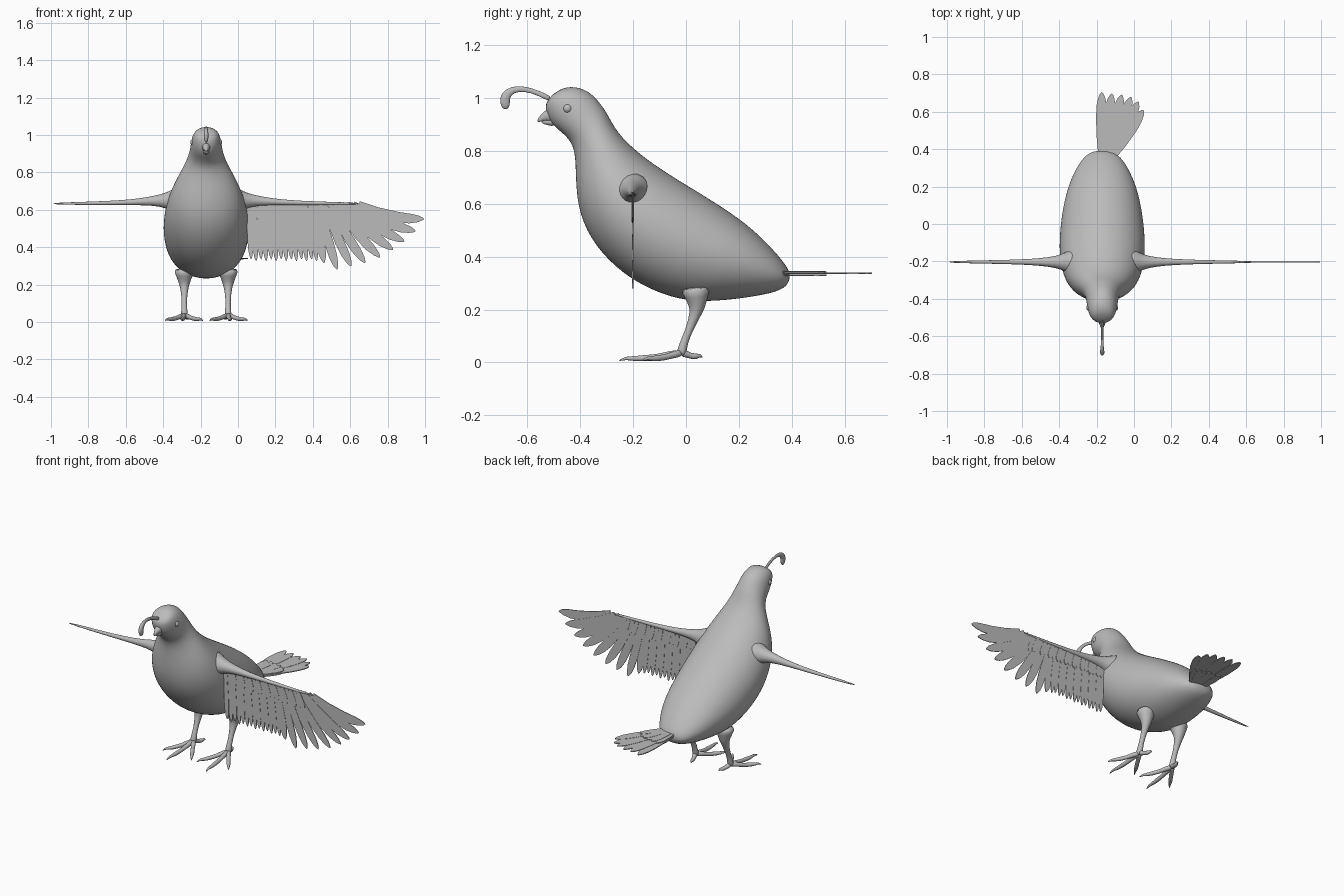
import bpy, bmesh, math
from mathutils import Vector

cube = bpy.data.objects.get("Cube")
if cube:
    bpy.data.objects.remove(cube, do_unlink=True)

CX = -0.17          # the bird's own middle plane
ARM_Y, ARM_Z = -0.203, 0.635

GREY = (0.5, 0.5, 0.5, 1)
grey = bpy.data.materials.new("plain grey")
grey.diffuse_color = GREY
grey.use_nodes = True
grey.node_tree.nodes["Principled BSDF"].inputs["Base Color"].default_value = GREY


def finish(name, bm, subsurf=0, angle=50):
    bmesh.ops.recalc_face_normals(bm, faces=bm.faces)
    mesh = bpy.data.meshes.new(name)
    bm.to_mesh(mesh)
    bm.free()
    mesh.materials.append(grey)
    obj = bpy.data.objects.new(name, mesh)
    bpy.context.collection.objects.link(obj)
    bpy.ops.object.select_all(action='DESELECT')
    obj.select_set(True)
    bpy.context.view_layer.objects.active = obj
    if subsurf:
        bpy.ops.object.shade_smooth()
        mod = obj.modifiers.new("Smooth", 'SUBSURF')
        mod.levels = mod.render_levels = subsurf
    else:
        bpy.ops.object.shade_smooth_by_angle(angle=math.radians(angle))
    return obj


def loft(name, rings, subsurf=1):
    """Skin a list of rings and close both ends."""
    bm = bmesh.new()
    loops = [[bm.verts.new(p) for p in ring] for ring in rings]
    n = len(loops[0])
    for a, b in zip(loops, loops[1:]):
        for i in range(n):
            j = (i + 1) % n
            bm.faces.new((a[i], a[j], b[j], b[i]))
    bm.faces.new(loops[0])
    bm.faces.new(loops[-1])
    return finish(name, bm, subsurf)


def ellipse(c, u, v, n):
    return [c + u * math.cos(2 * math.pi * i / n) + v * math.sin(2 * math.pi * i / n)
            for i in range(n)]


def tube(name, points, ref=(1, 0, 0), flat=1.0, n=10, subsurf=1):
    """Round limb through (x, y, z, radius) points; flat scales it along ref."""
    pos = [Vector(p[:3]) for p in points]
    rings = []
    for i, p in enumerate(points):
        t = (pos[min(i + 1, len(pos) - 1)] - pos[max(i - 1, 0)]).normalized()
        u = Vector(ref) - t * t.dot(Vector(ref))
        u.normalize()
        r = p[3] * 1.04
        rings.append(ellipse(pos[i], u * r * flat, t.cross(u) * r, n))
    return loft(name, rings, subsurf)


def feathers(name, blades, normal, thick=0.004):
    """Flat vanes given as (base, tip, half width, bend)."""
    shape = [(0, .5), (.3, .85), (.6, 1), (.8, .9), (.92, .6), (.98, .25)]
    bm = bmesh.new()
    nrm = Vector(normal)
    for k, (base, tip, w, bend) in enumerate(blades):
        base, axis = Vector(base), Vector(tip) - Vector(base)
        side = axis.normalized().cross(nrm)
        shift = nrm * 0.0015 * (k % 2)

        def spot(t, s):
            return base + axis * t + side * (s * w + bend * math.sin(math.pi * t)) + shift
        outline = [spot(t, s) for t, s in shape] + [spot(1, 0)]
        outline += [spot(t, -s) for t, s in reversed(shape)]
        low = [bm.verts.new(p - nrm * thick / 2) for p in outline]
        top = [bm.verts.new(p + nrm * thick / 2) for p in outline]
        bm.faces.new(low)
        bm.faces.new(top)
        for i in range(len(low)):
            j = (i + 1) % len(low)
            bm.faces.new((low[i], low[j], top[j], top[i]))
    return finish(name, bm, 0, 30)


# Body, neck and head: back point (y, z), belly point (y, z), half width
sections = [
    (.397, .335, .388, .295, .045), (.37, .382, .35, .268, .1),
    (.29, .47, .25, .248, .155), (.20, .547, .12, .232, .195),
    (.07, .63, 0, .232, .218), (-.03, .69, -.12, .268, .228),
    (-.10, .735, -.24, .335, .228), (-.16, .777, -.345, .44, .213),
    (-.21, .82, -.405, .56, .185), (-.25, .86, -.417, .68, .147),
    (-.28, .905, -.417, .77, .112), (-.30, .945, -.43, .835, .093),
    (-.325, .98, -.475, .875, .085), (-.36, 1.022, -.512, .905, .08),
    (-.42, 1.047, -.53, .95, .07), (-.48, 1.037, -.532, .99, .045)]
rings = []
for by, bz, fy, fz, w in sections:
    back, front = Vector((CX, by, bz)), Vector((CX, fy, fz))
    rings.append(ellipse((back + front) / 2, Vector((w * 1.015, 0, 0)),
                         (back - front) * 0.508, 20))
loft("body", rings, 2)

# Beak and crest
tube("upper_beak", [(CX, -.49, .935, .034), (CX, -.52, .937, .026),
                    (CX, -.545, .926, .014), (CX, -.563, .911, .003)], flat=.85)
tube("lower_beak", [(CX, -.49, .912, .022), (CX, -.525, .911, .013),
                    (CX, -.548, .909, .004)])
tube("crest", [(CX, -.51, .995, .012), (CX, -.56, 1.021, .009), (CX, -.61, 1.036, .010),
               (CX, -.655, 1.035, .013), (CX, -.685, 1.012, .02), (CX, -.686, .982, .021),
               (CX, -.681, .957, .010)], flat=.6)

for s, side in ((1, "left"), (-1, "right")):
    # Eye with a raised lid ring
    bm = bmesh.new()
    bmesh.ops.create_uvsphere(bm, u_segments=16, v_segments=10, radius=.018)
    bmesh.ops.translate(bm, verts=bm.verts, vec=(CX + s * .068, -.448, .961))
    finish(side + "_eye", bm, 1)

    # Wing arm, flaring into the shoulder
    arm = [(.13, .65, .085), (.18, .648, .062), (.22, .65, .040), (.28, .648, .026),
           (.38, .641, .016), (.52, .636, .011), (.68, .634, .008), (.83, .633, .004)]
    tube(side + "_wing_arm", [(CX + s * x, ARM_Y, z, r) for x, z, r in arm], ref=(0, 1, 0))

    # Leg
    lx = CX + s * .117
    tube(side + "_leg", [(lx, .035, .29, .065), (lx, .04, .245, .042), (lx, .042, .21, .031),
                         (lx, .036, .185, .022), (lx, .015, .13, .014), (lx, -.008, .075, .014),
                         (lx, -.015, .045, .019), (lx, -.02, .025, .014)], n=12)
    # Toes, each ending in a thin claw
    for name, dx, dy in (("outer", s * .105, -.15), ("middle", s * .015, -.24),
                         ("inner", -s * .1, -.165), ("hind", -s * .025, .078)):
        path = [(0, .036, .015), (.2, .03, .014), (.4, .02, .011), (.6, .016, .013),
                (.78, .014, .009), (.88, .017, .007), (1, .006, .002)]
        lift = .012 if name == "hind" else 0
        tube(f"{side}_{name}_toe", [(lx + dx * t, -.015 + dy * t, z + lift * t, r)
                                    for t, z, r in path], n=8)

# Flight feathers, present on the left wing only
inner = []
for i in range(15):
    x = .058 + i * .0255
    inner.append(((x, ARM_Y, .635), (x + .012 + i * .0015, ARM_Y, .335 - .01 * (i % 2)), .0155, 0))
feathers("inner_flight_feathers", inner, (0, 1, 0))

tips = [(.46, .315), (.53, .28), (.605, .298), (.68, .315), (.76, .345),
        (.83, .385), (.89, .43), (.95, .485), (.995, .55)]
outer = []
for i, (x, z) in enumerate(tips):
    outer.append(((.40 + .031 * i, ARM_Y, .632), (x, ARM_Y, z), .024 + .0006 * i, -.003 * i))
feathers("outer_flight_feathers", outer, (0, 1, 0))

coverts = [((.058 + i * .027, ARM_Y, .637), (.064 + i * .029, ARM_Y, .55 - .001 * i), .016, 0)
           for i in range(19)]
feathers("wing_coverts", coverts, (0, 1, 0), .008)

# Half-fan tail with short covering feathers above and below
tail_tips = [(-.172, .705), (-.118, .698), (-.065, .692), (-.015, .68), (.024, .655), (.05, .61)]
tail = [((-.175 + .013 * i, .36, .337), (x, y, .337), .03, 0)
        for i, (x, y) in enumerate(tail_tips)]
feathers("tail_feathers", tail, (0, 0, 1), .005)
for label, z in (("upper", .343), ("lower", .33)):
    short = [((a[0], a[1], z), (a[0] + (b[0] - a[0]) * .5, a[1] + (b[1] - a[1]) * .5, z), .022, 0)
             for a, b, _, _ in tail]
    feathers(label + "_tail_coverts", short, (0, 0, 1), .004)
